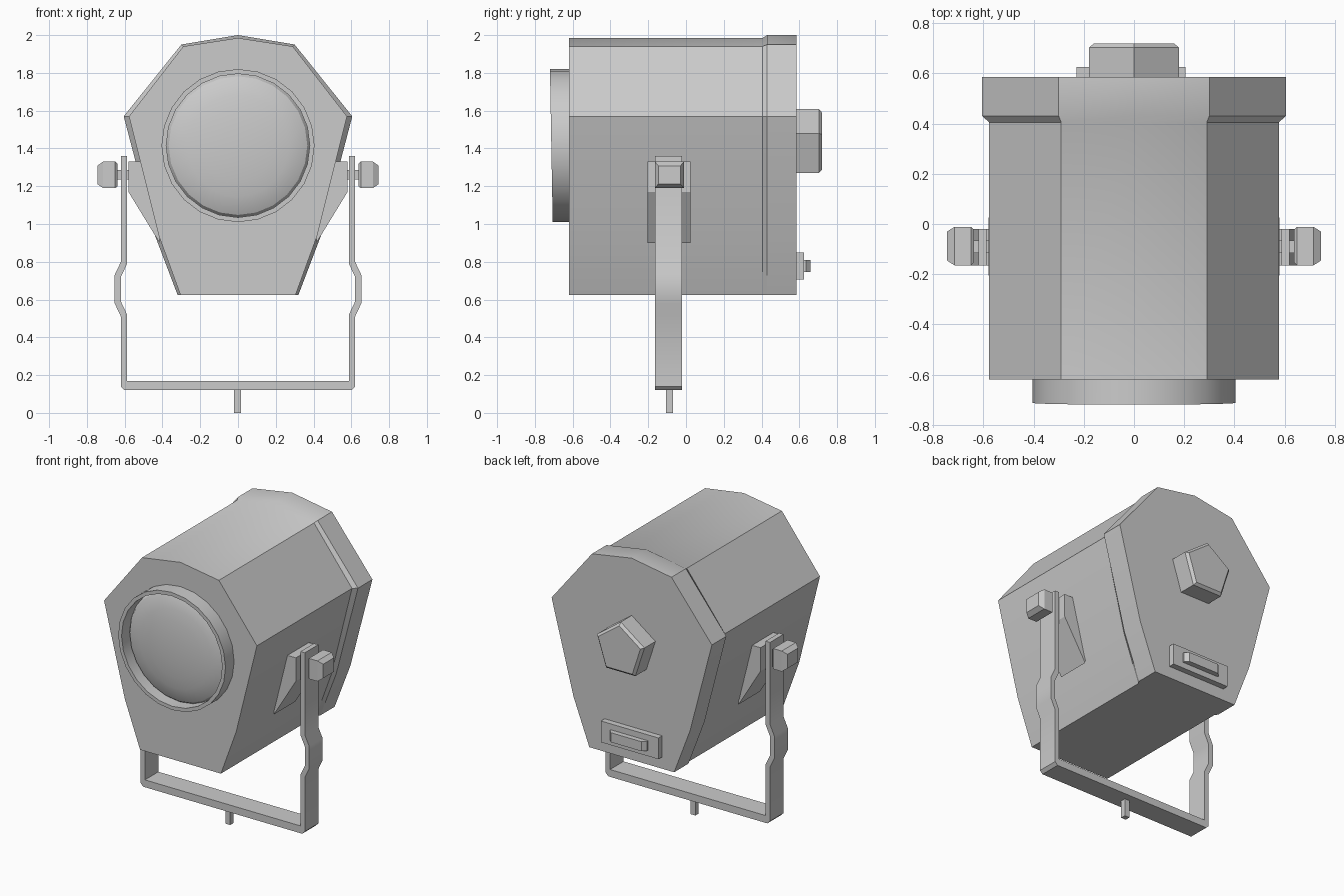
import bpy, bmesh, math
from mathutils import Vector

cube = bpy.data.objects.get("Cube")
if cube:
    bpy.data.objects.remove(cube, do_unlink=True)

grey = bpy.data.materials.new("light grey")
grey.use_nodes = True
grey.diffuse_color = (0.6, 0.6, 0.6, 1)
grey.node_tree.nodes["Principled BSDF"].inputs["Base Color"].default_value = (0.6, 0.6, 0.6, 1)


def loft(name, sections, caps=True, angle=30):
    """Join matching closed loops of points into one skin."""
    bm = bmesh.new()
    rings = [[bm.verts.new(p) for p in s] for s in sections]
    n = len(rings[0])
    for a, b in zip(rings, rings[1:]):
        for i in range(n):
            j = (i + 1) % n
            bm.faces.new((a[i], a[j], b[j], b[i]))
    if caps:
        bm.faces.new(rings[0])
        bm.faces.new(rings[-1])
    bmesh.ops.remove_doubles(bm, verts=bm.verts, dist=1e-5)
    bmesh.ops.recalc_face_normals(bm, faces=bm.faces)
    mesh = bpy.data.meshes.new(name)
    bm.to_mesh(mesh)
    bm.free()
    obj = bpy.data.objects.new(name, mesh)
    bpy.context.collection.objects.link(obj)
    mesh.materials.append(grey)
    bpy.ops.object.select_all(action='DESELECT')
    obj.select_set(True)
    bpy.context.view_layer.objects.active = obj
    bpy.ops.object.shade_smooth_by_angle(angle=math.radians(angle))
    return obj


def extrude_y(name, profile, y0, y1):
    return loft(name, [[(x, y, z) for x, z in profile] for y in (y0, y1)])


def box(name, x, y, z):
    profile = [(x[0], z[0]), (x[1], z[0]), (x[1], z[1]), (x[0], z[1])]
    return extrude_y(name, profile, *y)


def circle(n, r, y, cz):
    return [(r * math.sin(math.tau * i / n), y, cz + r * math.cos(math.tau * i / n))
            for i in range(n)]


def mirrored(right):
    """Complete a half profile running from top to bottom."""
    return right + [(-x, z) for x, z in reversed(right) if x > 0]


# Housing with a flared rear rim
main = mirrored([(0, 1.985), (0.29, 1.94), (0.577, 1.57), (0.42, 0.94), (0.305, 0.625)])
rim = mirrored([(0, 2.0), (0.30, 1.95), (0.605, 1.57), (0.44, 0.94), (0.32, 0.625)])
loft("housing", [[(x, y, z) for x, z in p] for p, y in
                 ((main, -0.62), (main, 0.405), (rim, 0.43), (rim, 0.585))])

# Lens hood, its front edge leaning slightly forward at the top
LENS_Z = 1.415
hood = loft("lens_hood", [circle(24, r, y, LENS_Z) for r, y in
                          ((0.405, -0.6), (0.405, -0.713), (0.38, -0.713), (0.38, -0.6))],
            caps=False)
for v in hood.data.vertices:
    if v.co.y < -0.7:
        v.co.y -= 0.018 * (v.co.z - LENS_Z)

# Shallow domed lens
steps = 6
loft("lens", [circle(24, 0.38 * math.cos(t), -0.625 - 0.07 * math.sin(t), LENS_Z)
              for t in (math.pi / 2 * i / steps for i in range(steps + 1))], caps=False)

# Five-sided rear knob with a bevelled face
loft("rear_knob", [circle(5, r, y, 1.422) for r, y in
                   ((0.188, 0.58), (0.188, 0.703), (0.168, 0.72))])

# Rear plate and pull
box("rear_plate", (-0.23, 0.205), (0.58, 0.625), (0.705, 0.85))
loft("rear_pull", [[(x * w - 0.01, y, z) for x, z in
                    ((-1, 0.745), (1, 0.745), (1, 0.81), (-1, 0.81))]
                   for w, y in ((0.14, 0.62), (0.14, 0.635), (0.115, 0.66))])

# Yoke: one bent strip, outer edge then inner edge
outer = [(0.62, 1.36), (0.62, 0.80), (0.653, 0.73), (0.653, 0.58),
         (0.62, 0.51), (0.62, 0.14), (0.60, 0.12)]
inner = [(0.587, 1.36), (0.587, 0.79), (0.62, 0.72), (0.62, 0.59),
         (0.587, 0.52), (0.587, 0.17)]
flip = lambda pts: [(-x, z) for x, z in reversed(pts)]
strip = outer + flip(outer) + [(-x, z) for x, z in inner] + list(reversed(inner))
extrude_y("yoke", strip, -0.165, -0.02)
box("mounting_peg", (-0.022, 0.015), (-0.105, -0.07), (0, 0.13))

# Side mounts, shafts and clamp knobs
for side, s in (("left", 1), ("right", -1)):
    extrude_y(side + "_mount", [(s * x, z) for x, z in
              ((0.40, 1.33), (0.58, 1.33), (0.58, 1.17), (0.415, 0.90))], -0.205, 0.025)
    box(side + "_shaft", sorted((s * 0.55, s * 0.65)), (-0.115, -0.065), (1.235, 1.285))
    loft(side + "_clamp_knob", [
        [(s * x, -0.088 + a * h, 1.26 + b * k)
         for a, b in ((-1, -1), (1, -1), (1, 1), (-1, 1))]
        for x, h, k in ((0.638, 0.065, 0.06), (0.65, 0.077, 0.07),
                        (0.715, 0.077, 0.07), (0.745, 0.058, 0.048))])
